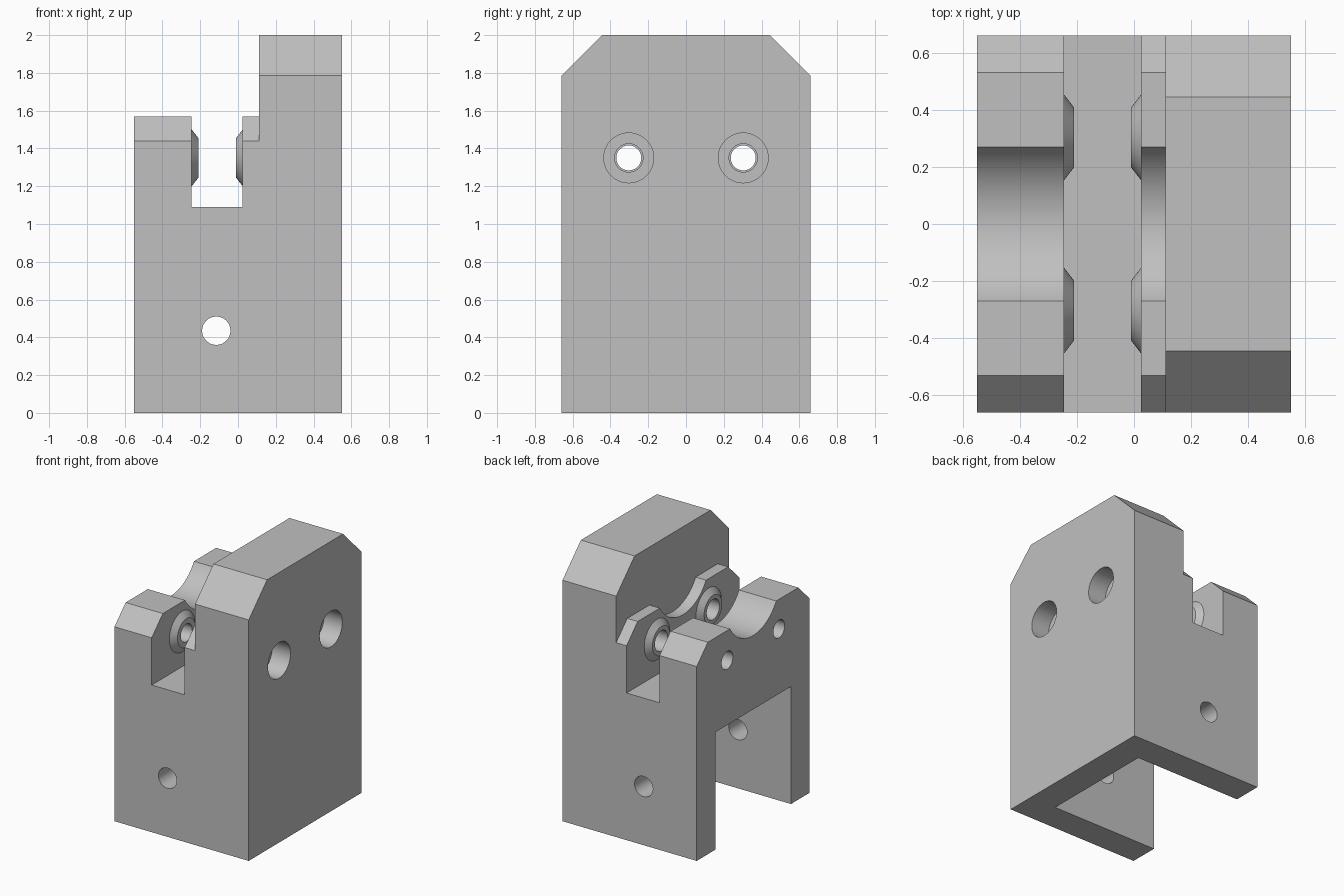
import bpy, bmesh, math
from mathutils import Matrix

if "Cube" in bpy.data.objects:
    bpy.data.objects.remove(bpy.data.objects["Cube"], do_unlink=True)

grey = bpy.data.materials.new("plain grey")
grey.use_nodes = True
colour = (0.53, 0.53, 0.53, 1)
grey.diffuse_color = colour
grey.node_tree.nodes["Principled BSDF"].inputs["Base Color"].default_value = colour


def make(name, bm):
    bmesh.ops.recalc_face_normals(bm, faces=bm.faces)
    mesh = bpy.data.meshes.new(name)
    bm.to_mesh(mesh)
    bm.free()
    mesh.materials.append(grey)
    ob = bpy.data.objects.new(name, mesh)
    bpy.context.collection.objects.link(ob)
    return ob


def prism(name, profile, x0, x1):
    """Extrude a (y, z) profile along x."""
    bm = bmesh.new()
    face = bm.faces.new([bm.verts.new((x0, y, z)) for y, z in profile])
    out = bmesh.ops.extrude_face_region(bm, geom=[face])
    moved = [g for g in out["geom"] if isinstance(g, bmesh.types.BMVert)]
    bmesh.ops.translate(bm, verts=moved, vec=(x1 - x0, 0, 0))
    return make(name, bm)


def box(name, x0, x1, y, z0, z1):
    return prism(name, [(-y, z0), (y, z0), (y, z1), (-y, z1)], x0, x1)


def cone(name, axis, start, end, r0, r1, a, z):
    """Round solid along x or y; a is its place on the other level axis."""
    bm = bmesh.new()
    bmesh.ops.create_cone(bm, cap_ends=True, segments=64, radius1=r0,
                          radius2=r1, depth=end - start)
    mid = (start + end) / 2
    if axis == "X":
        move = Matrix.Translation((mid, a, z)) @ Matrix.Rotation(math.pi / 2, 4, "Y")
    else:
        move = Matrix.Translation((a, mid, z)) @ Matrix.Rotation(-math.pi / 2, 4, "X")
    bmesh.ops.transform(bm, matrix=move, verts=bm.verts)
    return make(name, bm)


def combine(tool, operation="DIFFERENCE"):
    mod = body.modifiers.new(tool.name, "BOOLEAN")
    mod.operation, mod.solver, mod.object = operation, "EXACT", tool
    bpy.context.view_layer.objects.active = body
    bpy.ops.object.modifier_apply(modifier=mod.name)
    bpy.data.objects.remove(tool, do_unlink=True)


# Tall block with chamfered top corners
body = prism("bracket_body", [(-0.66, 0), (0.66, 0), (0.66, 1.785), (0.445, 2),
                              (-0.445, 2), (-0.66, 1.785)], -0.55, 0.55)

# Lower step with chamfers and a round trough
half, radius, top = 0.27, 0.315, 1.57
centre = top + math.sqrt(radius ** 2 - half ** 2)
spread = math.asin(half / radius)
angles = [spread * (i / 16 - 1) for i in range(33)]
arc = [(radius * math.sin(t), centre - radius * math.cos(t)) for t in angles]
combine(prism("step_cutter", [(-0.8, 3), (-0.8, 1.3), (-0.53, top)] + arc
              + [(0.53, top), (0.8, 1.3), (0.8, 3)], -1, 0.11))

# Cross slot and the pocket between the legs
combine(box("slot_cutter", -0.245, 0.025, 1, 1.09, 3))
combine(box("pocket_cutter", -1, 0.333, 0.443, -1, 0.87))

# Tapered bosses, bolt holes and counterbores
for y in (-0.303, 0.303):
    combine(cone("left_boss", "X", -0.01, 0.035, 0.105, 0.163, y, 1.35), "UNION")
    combine(cone("right_boss", "X", -0.255, -0.21, 0.163, 0.105, y, 1.35), "UNION")
    combine(cone("bolt_hole", "X", -1, 1, 0.066, 0.066, y, 1.35))
    combine(cone("wide_hole", "X", -0.1, 1, 0.075, 0.075, y, 1.35))
    combine(cone("counterbore", "X", 0.4, 1, 0.132, 0.132, y, 1.35))

# Pin hole through both legs
combine(cone("pin_hole", "Y", -1, 1, 0.075, 0.075, -0.115, 0.435))

bpy.ops.object.select_all(action="DESELECT")
body.select_set(True)
bpy.context.view_layer.objects.active = body
bpy.ops.object.shade_smooth_by_angle(angle=math.radians(25))
